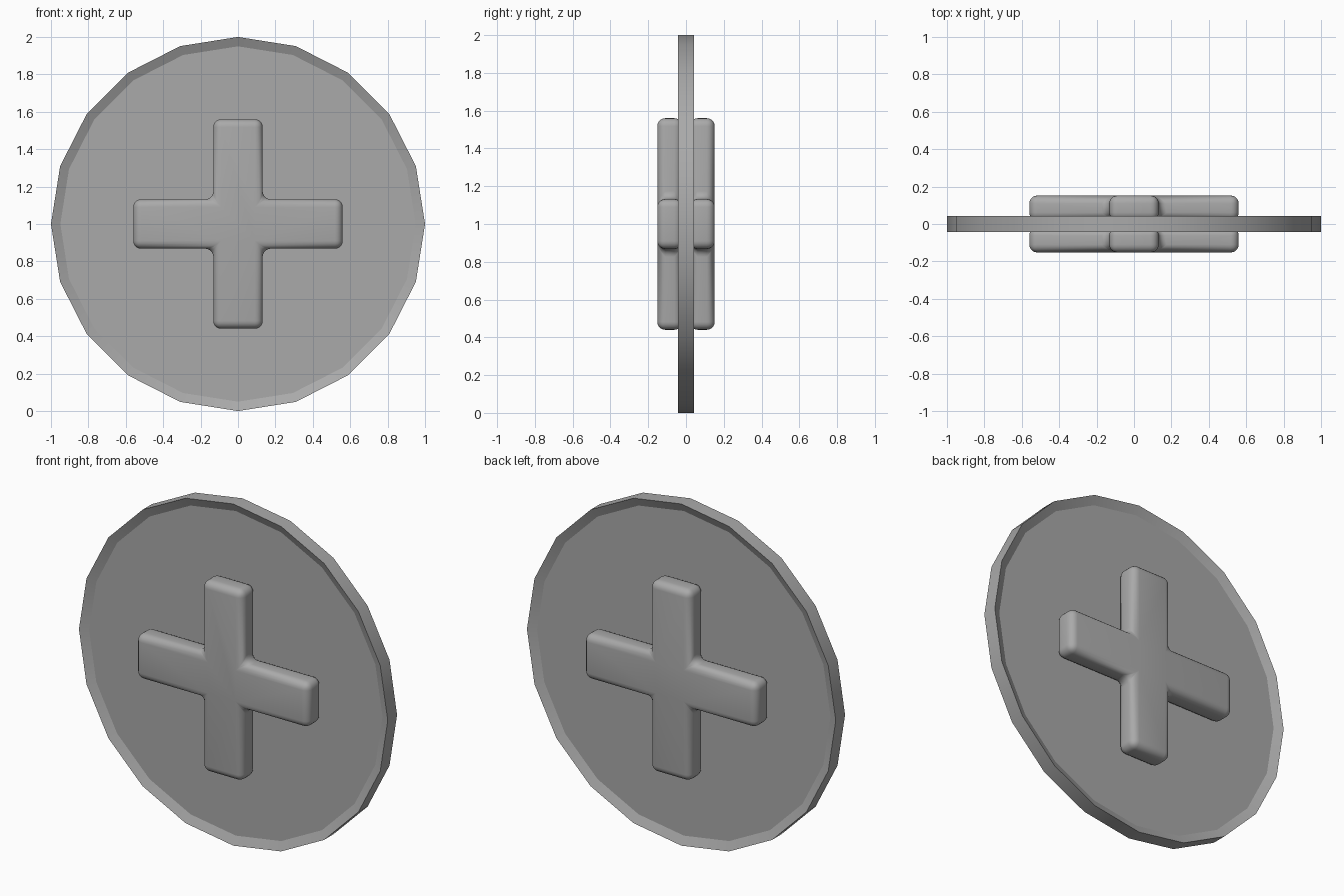
import bpy, bmesh
from math import radians, sin, cos, pi
from mathutils import Vector

cube = bpy.data.objects.get("Cube")
if cube:
    bpy.data.objects.remove(cube, do_unlink=True)

SIDES = 20
CENTRE = Vector((0, 0, 1))

grey = bpy.data.materials.new("plain grey")
grey.use_nodes = True
grey.diffuse_color = (0.4, 0.4, 0.4, 1)
grey.node_tree.nodes["Principled BSDF"].inputs["Base Color"].default_value = grey.diffuse_color


def finish(bm, name, angle):
    """Turn the bmesh into a named object with angle-limited smooth shading."""
    bmesh.ops.recalc_face_normals(bm, faces=bm.faces)
    mesh = bpy.data.meshes.new(name)
    bm.to_mesh(mesh)
    bm.free()
    mesh.materials.append(grey)
    obj = bpy.data.objects.new(name, mesh)
    obj.location = CENTRE
    bpy.context.collection.objects.link(obj)
    bpy.ops.object.select_all(action='DESELECT')
    obj.select_set(True)
    bpy.context.view_layer.objects.active = obj
    bpy.ops.object.shade_smooth_by_angle(angle=radians(angle))
    return obj


# Disc: sharp rim sloping inwards to a sunken floor on both sides
bm = bmesh.new()
rings = []
for radius, y in [(0.95, -0.02), (1, -0.043), (1, 0.043), (0.95, 0.02)]:
    angles = [2 * pi * i / SIDES for i in range(SIDES)]
    rings.append([bm.verts.new((radius * cos(a), y, radius * sin(a))) for a in angles])
for a, b in zip(rings, rings[1:]):
    for i in range(SIDES):
        j = (i + 1) % SIDES
        bm.faces.new((a[i], a[j], b[j], b[i]))
bm.faces.new(rings[0])
bm.faces.new(rings[-1])
finish(bm, "disc", 22)


# Crosses: one rounded plus shape on each face
def build_cross(name, side, length=0.56, half=0.132, inner=0.02, outer=0.152):
    bm = bmesh.new()
    corner = [(length, -half), (length, half), (half, half)]
    outline = []
    for turn in range(4):
        outline += corner
        corner = [(-z, x) for x, z in corner]
    face = bm.faces.new([bm.verts.new((x, side * inner, z)) for x, z in outline])
    grown = bmesh.ops.extrude_face_region(bm, geom=[face])["geom"]
    top = [v for v in grown if isinstance(v, bmesh.types.BMVert)]
    bmesh.ops.translate(bm, verts=top, vec=(0, side * (outer - inner), 0))
    if face.is_valid and len(bm.faces) < len(outline) + 2:
        bm.faces.new([v for v in bm.verts if v not in top])
    bmesh.ops.recalc_face_normals(bm, faces=bm.faces)
    bmesh.ops.bevel(bm, geom=bm.edges[:], offset=0.042, offset_type='OFFSET',
                    segments=5, profile=0.5, affect='EDGES')
    return finish(bm, name, 40)


build_cross("front_cross", -1)
build_cross("back_cross", 1)
